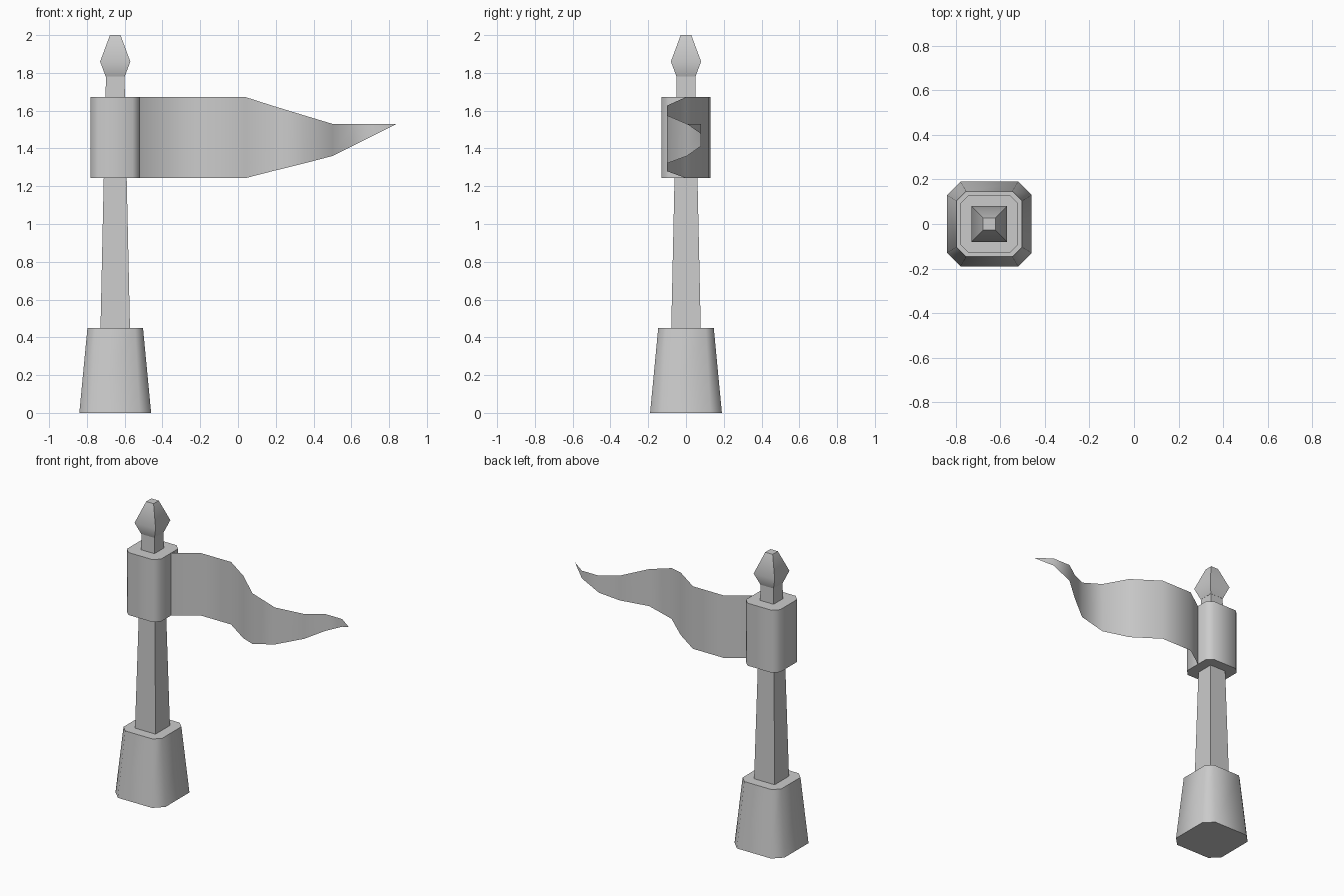
import bpy, bmesh, math

if "Cube" in bpy.data.objects:
    bpy.data.objects.remove(bpy.data.objects["Cube"])

PX = -0.65  # pole axis


def finish(name, bm, angle=50):
    me = bpy.data.meshes.new(name)
    bm.to_mesh(me)
    bm.free()
    ob = bpy.data.objects.new(name, me)
    bpy.context.collection.objects.link(ob)
    bpy.ops.object.select_all(action='DESELECT')
    ob.select_set(True)
    bpy.context.view_layer.objects.active = ob
    bpy.ops.object.shade_smooth_by_angle(angle=math.radians(angle))
    return ob


def section(h, c):
    """Square section of half width h, corners cut to c (c == h: plain square)."""
    if c == h:
        return [(h, -h), (h, h), (-h, h), (-h, -h)]
    return [(h, -c), (h, c), (c, h), (-c, h), (-h, c), (-h, -c), (-c, -h), (c, -h)]


def stack(name, levels):
    """Loft capped sections through (z, half width, corner position) levels."""
    bm = bmesh.new()
    rings = [[bm.verts.new((PX + x, y, z)) for x, y in section(h, c)]
             for z, h, c in levels]
    for a, b in zip(rings, rings[1:]):
        n = len(a)
        for i in range(n):
            j = (i + 1) % n
            bm.faces.new((a[i], a[j], b[j], b[i]))
    bm.faces.new(rings[0][::-1])
    bm.faces.new(rings[-1])
    return finish(name, bm)


# Chamfered foot, tapered square pole, banner sleeve and spear-like finial
stack("base", [(0, 0.19, 0.13), (0.45, 0.147, 0.104)])
stack("pole", [(0.45, 0.078, 0.078), (1.78, 0.049, 0.049)])
stack("banner_sleeve", [(1.243, 0.13, 0.092), (1.672, 0.13, 0.092)])
stack("finial", [(1.78, 0.05, 0.05), (1.86, 0.08, 0.08), (2.0, 0.028, 0.028)])

# Waving pennant: x, y, bottom z, top z, ending in a point
wave = [(-0.53, 0.01, 1.243, 1.672), (-0.37, 0.122, 1.243, 1.672),
        (-0.138, 0.122, 1.243, 1.672), (0.04, 0.0, 1.243, 1.672),
        (0.18, -0.10, 1.279, 1.627), (0.35, -0.10, 1.321, 1.575),
        (0.50, 0.005, 1.36, 1.53), (0.605, 0.08, 1.413, 1.53),
        (0.735, 0.08, 1.477, 1.53)]
bm = bmesh.new()
cols = [(bm.verts.new((x, y, lo)), bm.verts.new((x, y, hi))) for x, y, lo, hi in wave]
for a, b in zip(cols, cols[1:]):
    bm.faces.new((a[0], b[0], b[1], a[1]))
tip = bm.verts.new((0.84, 0.005, 1.53))
bm.faces.new((cols[-1][0], tip, cols[-1][1]))
finish("pennant", bm)
